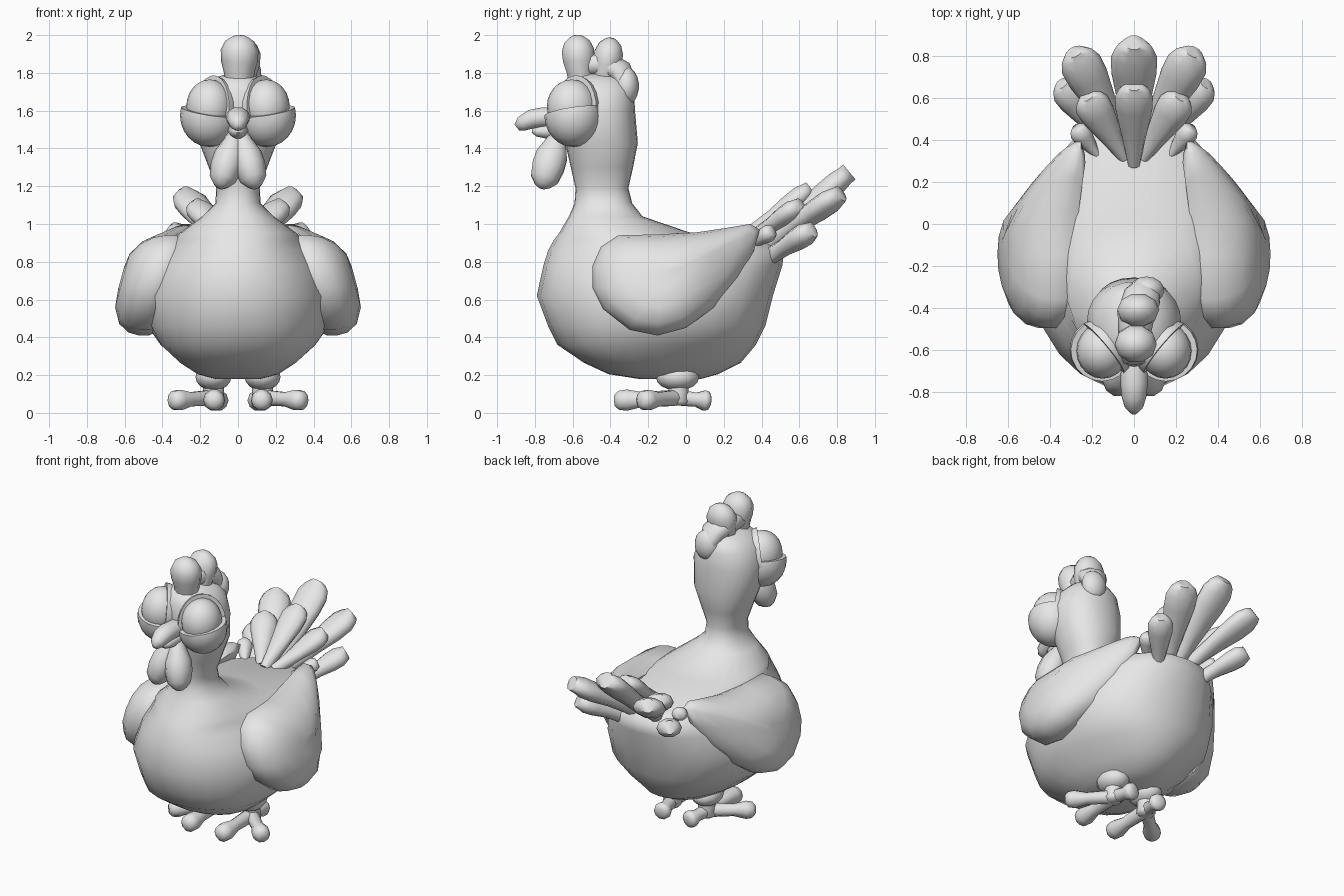
import bpy, bmesh, math
from mathutils import Vector

clay = bpy.data.materials.new("clay grey")
clay.diffuse_color = (0.8, 0.8, 0.8, 1)


def finish(name, bm, angle=50):
    bmesh.ops.recalc_face_normals(bm, faces=bm.faces)
    me = bpy.data.meshes.new(name)
    bm.to_mesh(me)
    bm.free()
    me.materials.append(clay)
    ob = bpy.data.objects.new(name, me)
    bpy.context.collection.objects.link(ob)
    bpy.ops.object.select_all(action='DESELECT')
    ob.select_set(True)
    bpy.context.view_layer.objects.active = ob
    bpy.ops.object.shade_smooth_by_angle(angle=math.radians(angle))
    return ob


def skin(name, rings, angle=50):
    """Join equal rings of points into a closed surface."""
    bm = bmesh.new()
    loops = [[bm.verts.new(p) for p in r] for r in rings]
    n = len(loops[0])
    for a, b in zip(loops, loops[1:]):
        for i in range(n):
            j = (i + 1) % n
            bm.faces.new((a[i], a[j], b[j], b[i]))
    bm.faces.new(loops[0])
    bm.faces.new(loops[-1])
    return finish(name, bm, angle)


def tube(name, stations, up=(0, 0, 1), sides=10):
    """Stations are (x, y, z, half width, half height)."""
    pts = [Vector(s[:3]) for s in stations]
    rings = []
    for i, s in enumerate(stations):
        d = (pts[min(i + 1, len(pts) - 1)] - pts[max(i - 1, 0)]).normalized()
        side = d.cross(Vector(up)).normalized()
        nrm = side.cross(d)
        rings.append([pts[i] + side * s[3] * math.cos(a) + nrm * s[4] * math.sin(a)
                      for a in (2 * math.pi * k / sides for k in range(sides))])
    return skin(name, rings, 60)


def club(name, a, b, w, h, profile, up=(0, 0, 1), flat=0):
    """Straight tube from a to b sized by (position, scale); flat = least height scale."""
    a, b = Vector(a), Vector(b)
    return tube(name, [(*a.lerp(b, t), w * s, h * max(s, flat)) for t, s in profile], up)


def ball(name, c, r, cut=None, sides=20):
    """Ellipsoid; cut = (offset, normal) removes the side the normal points to."""
    bm = bmesh.new()
    bmesh.ops.create_uvsphere(bm, u_segments=sides, v_segments=sides // 2 + 2, radius=1)
    for v in bm.verts:
        v.co = Vector(c) + Vector([v.co[i] * r[i] for i in range(3)])
    if cut:
        res = bmesh.ops.bisect_plane(bm, geom=bm.verts[:] + bm.edges[:] + bm.faces[:],
                                     plane_co=Vector(c) + Vector(cut[0]),
                                     plane_no=cut[1], clear_outer=True)
        edges = [e for e in res['geom_cut'] if isinstance(e, bmesh.types.BMEdge)]
        bmesh.ops.contextual_create(bm, geom=edges)
    return finish(name, bm)


# Body, neck and head: (z, front y, back y, half width)
levels = [(0.18, -0.25, 0.08, 0.12), (0.205, -0.41, 0.17, 0.21), (0.265, -0.54, 0.29, 0.3),
          (0.36, -0.68, 0.37, 0.41), (0.46, -0.73, 0.42, 0.48), (0.62, -0.79, 0.46, 0.505),
          (0.78, -0.755, 0.51, 0.455), (0.86, -0.73, 0.52, 0.4), (0.915, -0.70, 0.42, 0.35),
          (0.955, -0.67, 0.02, 0.305), (1.04, -0.62, -0.23, 0.19), (1.11, -0.59, -0.285, 0.12),
          (1.19, -0.585, -0.305, 0.115), (1.3, -0.61, -0.28, 0.155), (1.43, -0.64, -0.255, 0.205),
          (1.6, -0.68, -0.27, 0.225), (1.71, -0.67, -0.275, 0.19), (1.77, -0.63, -0.31, 0.13),
          (1.795, -0.55, -0.38, 0.06)]
rings = []
for z, f, b, w in levels:
    ring = []
    taper = 0.2 if z < 0.3 else 0.1 if z < 0.4 else -0.06 if z < 0.9 else 0
    for k in range(24):
        c, s = math.cos(k * math.pi / 12), math.sin(k * math.pi / 12)
        e = 0.9
        ring.append((w * (1 - taper * s) * math.copysign(abs(c) ** e, c),
                     (f + b) / 2 + (b - f) / 2 * math.copysign(abs(s) ** e, s), z))
    rings.append(ring)
skin("body", rings, 70)

# Wing outline in y, z
outline = [(-0.495, 0.78), (-0.45, 0.88), (-0.36, 0.94), (-0.15, 0.945), (0.05, 0.955),
           (0.22, 0.98), (0.34, 1.0), (0.39, 0.97), (0.36, 0.86), (0.28, 0.72), (0.15, 0.56),
           (0.0, 0.45), (-0.15, 0.41), (-0.3, 0.44), (-0.44, 0.55), (-0.495, 0.66)]
feather = [(0, 0.35), (0.2, 0.5), (0.45, 0.75), (0.7, 0.98), (0.86, 1), (0.95, 0.8), (1, 0.45)]
toe = [(0, 0.7), (0.15, 0.8), (0.55, 0.72), (0.8, 1.05), (0.93, 0.95), (1, 0.5)]
drop = [(0, 0.4), (0.2, 0.65), (0.42, 0.97), (0.62, 1), (0.84, 0.85), (0.95, 0.5), (1, 0.2)]

for s, side in ((1, "left"), (-1, "right")):
    rings = []
    for scale, bulge in ((0.9, -0.06), (1, 0), (1, 0.055), (0.95, 0.115), (0.8, 0.175),
                         (0.52, 0.22), (0.2, 0.23)):
        ring = []
        for y, z in outline:
            y, z = -0.13 + (y + 0.13) * scale, 0.72 + (z - 0.72) * scale
            x = 0.325 + (0.95 - z) * 0.27 - max(0, y) * 0.17
            thin = 1 - 0.5 * max(0, y) / 0.39
            ring.append((s * (x + bulge * thin), y, z))
        rings.append(ring)
    skin(side + "_wing", rings, 60)

    # Eye with heavy lower lid and a hood on its inner, back side
    ball(side + "_eyeball", (s * 0.15, -0.605, 1.62), (0.124, 0.132, 0.145))
    ball(side + "_lower_lid", (s * 0.152, -0.598, 1.575), (0.155, 0.152, 0.167),
         ((0, 0, 0.022), (-s * 0.15, -0.15, 1)))
    ball(side + "_eye_hood", (s * 0.15, -0.598, 1.6), (0.153, 0.153, 0.19),
         ((-s * 0.01, 0, 0), (s * 0.75, -0.62, 0.1)))

    # Wattle lobe
    club(side + "_wattle", (s * 0.01, -0.67, 1.49), (s * 0.095, -0.765, 1.19),
         0.084, 0.09, drop, (0, 1, 0))

    # Tail feathers in fanned rows: root, tip, half width, half height
    fan = [((0.06, 0.40, 0.87), (0.285, 0.82, 1.16), 0.1, 0.062),
           ((0.14, 0.40, 0.80), (0.345, 0.67, 0.97), 0.078, 0.06),
           ((0.05, 0.32, 0.90), (0.225, 0.61, 1.1), 0.085, 0.055),
           ((0.17, 0.32, 0.88), (0.275, 0.46, 0.965), 0.05, 0.045)]
    for i, (a, b, w, h) in enumerate(fan):
        club(f"{side}_tail_feather_{i + 1}", (s * a[0], *a[1:]), (s * b[0], *b[1:]),
             w, h, feather, flat=0.75)

    # Legs and toes
    ball(side + "_thigh", (s * 0.13, -0.045, 0.19), (0.095, 0.115, 0.072), None, 12)
    club(side + "_ankle", (s * 0.13, -0.04, 0.17), (s * 0.13, -0.04, 0.04), 0.06, 0.06,
         [(0, 1), (0.5, 0.9), (0.85, 1), (1, 0.7)], (0, 1, 0))
    for label, tip, r in (("front", (0.125, -0.38, 0.065), 0.056),
                          ("outer", (0.355, -0.24, 0.065), 0.054),
                          ("back", (0.1, 0.13, 0.062), 0.054)):
        club(f"{side}_{label}_toe", (s * 0.13, -0.04, 0.08), (s * tip[0], *tip[1:]),
             r, r, toe)

# Central tail feathers
club("tail_feather_long", (0, 0.38, 0.87), (0, 0.865, 1.275), 0.11, 0.063, feather, flat=0.85)
club("tail_feather_short", (0, 0.29, 0.91), (0, 0.66, 1.19), 0.09, 0.055, feather, flat=0.75)

# Beak, upper hooked over lower
tube("upper_beak", [(0, -0.68, 1.56, 0.065, 0.055), (0, -0.76, 1.565, 0.065, 0.055),
                    (0, -0.82, 1.555, 0.06, 0.053), (0, -0.87, 1.53, 0.045, 0.042),
                    (0, -0.895, 1.51, 0.018, 0.022)])
tube("lower_beak", [(0, -0.68, 1.495, 0.055, 0.045), (0, -0.75, 1.49, 0.045, 0.038),
                    (0, -0.79, 1.49, 0.036, 0.028), (0, -0.815, 1.495, 0.016, 0.012)])

# Comb: two plump lobes and a drooping rear one, joined by a ridge
for i, (a, b, w, h) in enumerate((((0.005, -0.555, 1.74), (0.01, -0.58, 2.0), 0.1, 0.09),
                                  ((0.01, -0.44, 1.72), (0.025, -0.395, 1.985), 0.1, 0.08))):
    club(f"comb_lobe_{i + 1}", a, b, w, h,
         [(0, 0.75), (0.25, 0.82), (0.48, 0.98), (0.7, 1), (0.87, 0.78), (0.96, 0.45), (1, 0.2)],
         (0, 1, 0))
ball("comb_rear_lobe", (0.06, -0.315, 1.73), (0.085, 0.066, 0.1), None, 14)
tube("comb_ridge", [(0, -0.6, 1.82, 0.04, 0.04), (0, -0.54, 1.84, 0.075, 0.06),
                    (0.01, -0.43, 1.85, 0.09, 0.07), (0.04, -0.345, 1.81, 0.09, 0.06),
                    (0.06, -0.31, 1.73, 0.07, 0.05)])
